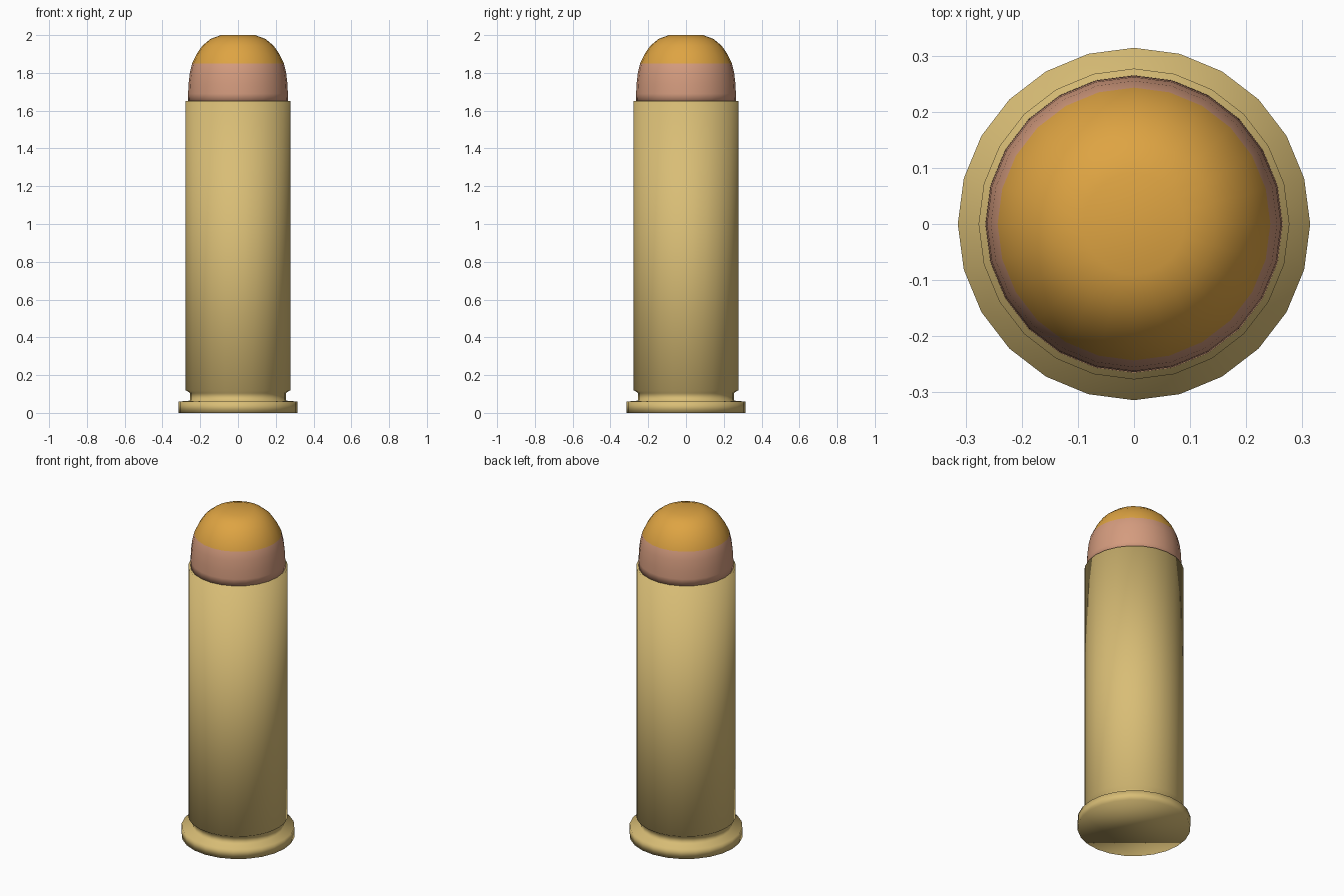
import bpy
import bmesh
from math import cos, sin, tau

SIDES = 24

cube = bpy.data.objects.get("Cube")
if cube:
    bpy.data.objects.remove(cube, do_unlink=True)


def make_material(name, rgb):
    mat = bpy.data.materials.new(name)
    mat.use_nodes = True
    mat.diffuse_color = (*rgb, 1)
    mat.node_tree.nodes["Principled BSDF"].inputs["Base Color"].default_value = (*rgb, 1)
    return mat


def lathe(name, profile, materials):
    """Spin a bottom-to-top (radius, height) profile into a capped, smooth solid."""
    bm = bmesh.new()
    rings = [[bm.verts.new((r * cos(tau * i / SIDES), r * sin(tau * i / SIDES), z))
              for i in range(SIDES)] for r, z in profile]
    for low, high in zip(rings, rings[1:]):
        for i in range(SIDES):
            j = (i + 1) % SIDES
            bm.faces.new((low[i], low[j], high[j], high[i]))
    bm.faces.new(rings[0][::-1])
    bm.faces.new(rings[-1])
    for face in bm.faces:
        face.smooth = True
    mesh = bpy.data.meshes.new(name)
    bm.to_mesh(mesh)
    bm.free()
    for mat in materials:
        mesh.materials.append(mat)
    obj = bpy.data.objects.new(name, mesh)
    bpy.context.collection.objects.link(obj)
    return obj


brass = make_material("brass", (0.69, 0.51, 0.18))
copper = make_material("copper", (0.66, 0.33, 0.21))
orange = make_material("orange", (0.73, 0.37, 0.055))

# Case: rim, groove, chamfer and straight wall
lathe("case", [(0.314, 0), (0.314, 0.06), (0.254, 0.065), (0.254, 0.105),
               (0.277, 0.12), (0.277, 1.65)], [brass])

# Rounded tip with a flat nose, copper below and orange above
tip = lathe("tip", [(0.265, 1.645), (0.264, 1.69), (0.262, 1.74), (0.255, 1.8),
                    (0.243, 1.85), (0.219, 1.9), (0.188, 1.945),
                    (0.145, 1.98), (0.09, 2.0)], [copper, orange])
for face in tip.data.polygons:
    face.material_index = int(face.center.z > 1.85)
